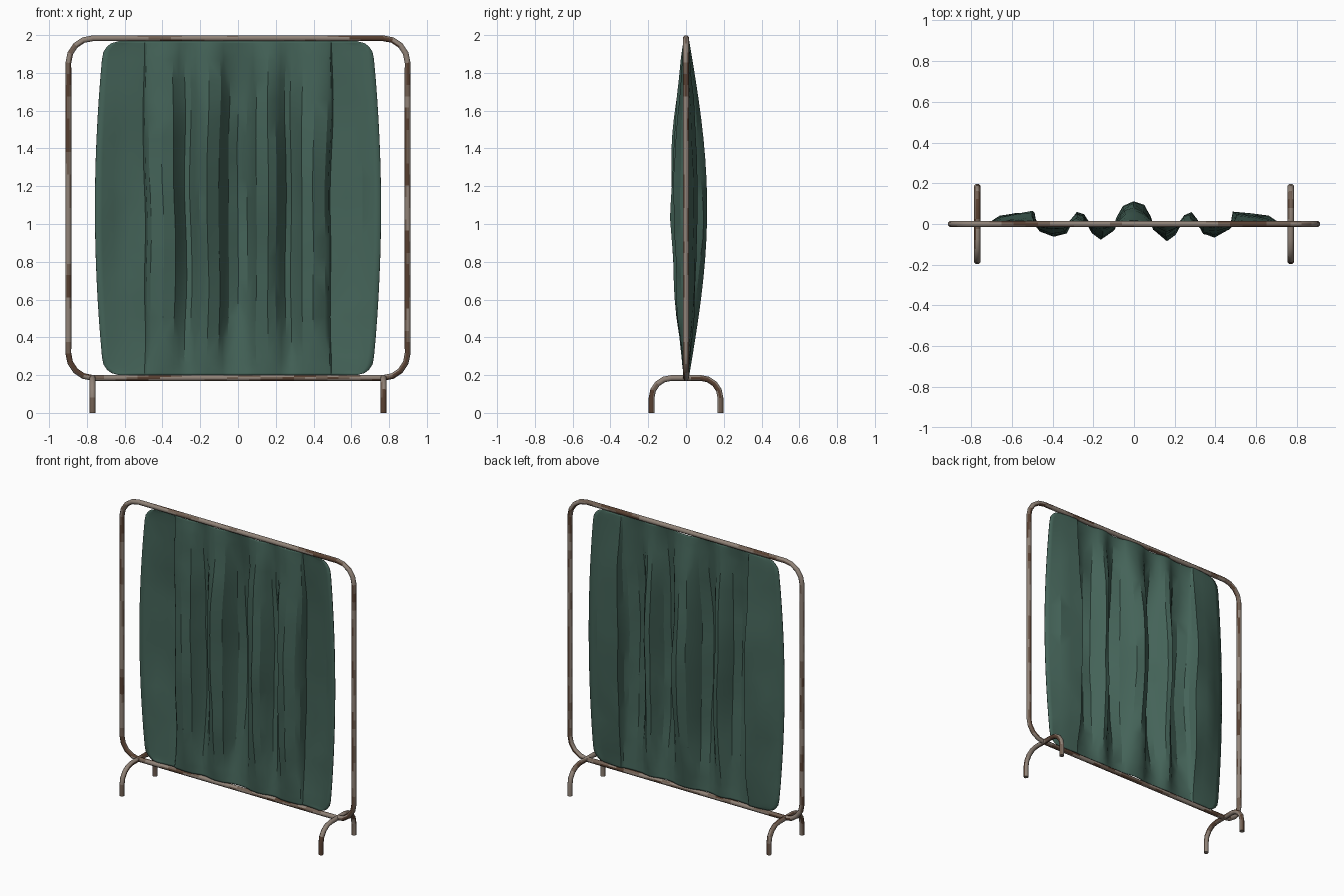
import bpy, bmesh, math, random
from mathutils import Vector, noise

if "Cube" in bpy.data.objects:
    bpy.data.objects.remove(bpy.data.objects["Cube"])

random.seed(4)


def material(name, rgb):
    m = bpy.data.materials.new(name)
    m.diffuse_color = (*rgb, 1.0)
    m.use_nodes = True
    m.node_tree.nodes["Principled BSDF"].inputs["Base Color"].default_value = m.diffuse_color
    return m


GREEN = material("green cloth", (0.058, 0.125, 0.098))
METAL = [material("worn metal", (0.28, 0.225, 0.185)),
         material("brown metal", (0.165, 0.115, 0.085)),
         material("dark rust", (0.095, 0.05, 0.03))]


def finish(name, bm, mats, angle):
    bmesh.ops.recalc_face_normals(bm, faces=bm.faces)
    me = bpy.data.meshes.new(name)
    bm.to_mesh(me)
    bm.free()
    for m in mats:
        me.materials.append(m)
    me.shade_smooth()
    me.set_sharp_from_angle(angle=math.radians(angle))
    ob = bpy.data.objects.new(name, me)
    bpy.context.collection.objects.link(ob)
    return ob


def arc(cx, cz, r, a0, a1, n=4):
    return [(cx + r * math.cos(math.radians(a0 + (a1 - a0) * i / n)),
             cz + r * math.sin(math.radians(a0 + (a1 - a0) * i / n))) for i in range(n + 1)]


def split(points, closed, step=0.06):
    """Divide long straight runs so that rust patches can vary along them."""
    out = []
    count = len(points) if closed else len(points) - 1
    for i in range(count):
        a, b = points[i], points[(i + 1) % len(points)]
        k = max(1, round((b - a).length / step))
        out += [a.lerp(b, j / k) for j in range(k)]
    return out if closed else out + [points[-1]]


def tube(name, points, axis, closed, radius=0.0165, sides=8):
    points = split([Vector(p) for p in points], closed)
    n = len(points)
    bm = bmesh.new()
    rings = []
    for i, p in enumerate(points):
        a = points[i - 1] if closed or i else p
        b = points[(i + 1) % n] if closed or i < n - 1 else p
        side = (b - a).normalized().cross(axis)
        rings.append([bm.verts.new(p + radius * (
            math.cos(2 * math.pi * (k + .5) / sides) * axis +
            math.sin(2 * math.pi * (k + .5) / sides) * side)) for k in range(sides)])
    for i in range(n if closed else n - 1):
        r, s = rings[i], rings[(i + 1) % n]
        for k in range(sides):
            f = bm.faces.new((r[k], r[(k + 1) % sides], s[(k + 1) % sides], s[k]))
            # rust in streaks along the tube
            c = f.calc_center_median()
            v = noise.noise(c * 5.3 + Vector((k * 0.35, 3.1, 0))) + random.uniform(-.15, .15)
            f.material_index = 2 if v > 0.27 else 1 if v > 0.0 else 0
    if not closed:
        bm.faces.new(rings[0])
        bm.faces.new(rings[-1])
    return finish(name, bm, METAL, 50)


# frame: one rounded loop of tube
X, Z0, Z1, R = 0.898, 0.185, 1.9835, 0.13
loop = (arc(X - R, Z1 - R, R, 0, 90) + arc(-X + R, Z1 - R, R, 90, 180) +
        arc(-X + R, Z0 + R, R, 180, 270) + arc(X - R, Z0 + R, R, 270, 360))
tube("frame", [(x, 0, z) for x, z in loop], Vector((0, 1, 0)), True)

# feet: an inverted U under each end
Y, RF = 0.182, 0.105
foot = ([(Y, 0)] + arc(Y - RF, Z0 - RF, RF, 0, 90) +
        arc(-Y + RF, Z0 - RF, RF, 90, 180) + [(-Y, 0)])
for label, x in (("left", -0.77), ("right", 0.77)):
    tube(label + "_foot", [(x, y, z) for y, z in foot], Vector((1, 0, 0)), False)

# curtain: pleat section (half, mirrored), deepest at mid height
half = [(0, .11), (.05, .085), (.08, .03), (.10, -.03), (.16, -.08), (.20, -.05),
        (.225, 0), (.25, .045), (.28, .055), (.31, .015), (.34, -.045), (.40, -.062),
        (.465, -.03), (.485, 0), (.495, .06), (.58, .05), (.66, .035), (.72, 0), (.757, -.008)]
section = [(-x, y) for x, y in reversed(half[1:])] + half
BOT, TOP, CORNER, EDGE = 0.2, 1.968, 0.08, 0.757
ends = [0, .006, .016, .032, .055]
rows = ends + [.055 + .89 * i / 15 for i in range(1, 15)] + [1 - e for e in reversed(ends)]
bm = bmesh.new()
grid = []
for t in rows:
    z = BOT + (TOP - BOT) * t
    bulge = math.sin(math.pi * t)
    w = 0.708 + 0.049 * bulge ** 0.8 if bulge > 0 else 0.708
    d = min(z - BOT, TOP - z)
    if d < CORNER:
        w -= CORNER - math.sqrt(max(0, CORNER ** 2 - (CORNER - d) ** 2))
    row = []
    for x, y in section:
        ax = abs(x)
        if ax > 0.5:
            ax = 0.5 + (ax - 0.5) * (w - 0.5) / (EDGE - 0.5)
        loose = min(1, d / 0.15)
        wob = noise.noise(Vector((x * 4, z * 2.2, 1.7)))
        crease = noise.noise(Vector((x * 9, z * 4, 8.2)))
        nx = math.copysign(ax, x) + (0.014 * wob * loose if ax < 0.6 else 0)
        ny = y * (0.14 + 0.86 * max(0, bulge)) + 0.014 * crease * loose * (ax < 0.7) * (abs(y) < 0.1)
        row.append(bm.verts.new((nx, ny, z)))
    grid.append(row)
for a, b in zip(grid, grid[1:]):
    for i in range(len(section) - 1):
        q = (a[i], a[i + 1], b[i + 1], b[i])
        # uneven triangles give the crumpled facets
        if random.random() < 0.5:
            q = q[1:] + q[:1]
        bm.faces.new((q[0], q[1], q[2]))
        bm.faces.new((q[0], q[2], q[3]))
curtain = finish("curtain", bm, [GREEN], 25)
thick = curtain.modifiers.new("cloth thickness", 'SOLIDIFY')
thick.thickness = 0.004
thick.offset = 0
